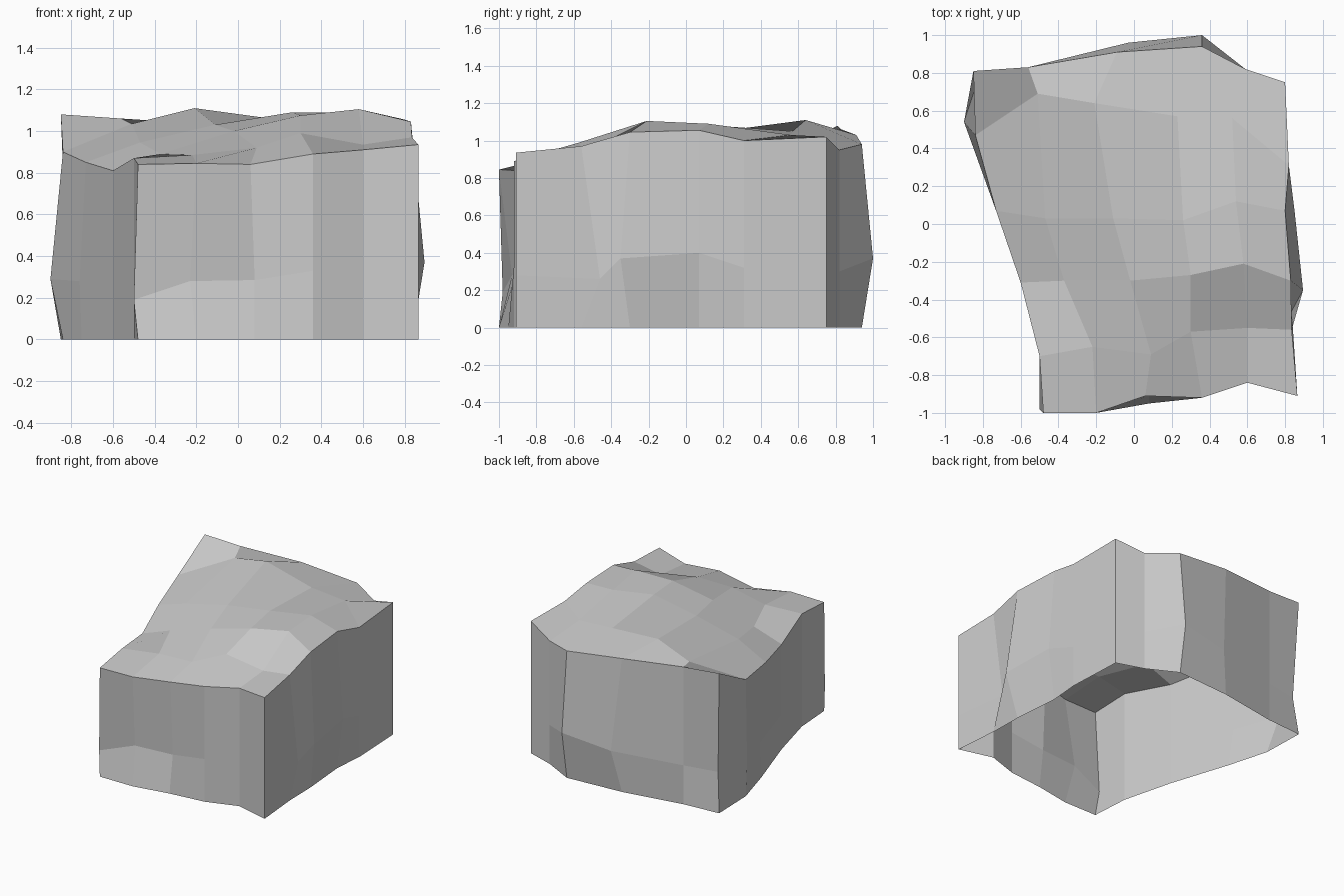
import bpy, bmesh

if "Cube" in bpy.data.objects:
    bpy.data.objects.remove(bpy.data.objects["Cube"])

# Top surface: six cross-sections from front to back, left to right
front_edge = [(-.48, -1, .84), (-.2, -1, .845), (.06, -.91, .84),
              (.36, -.92, .89), (.6, -.84, .91), (.865, -.91, .935)]
front_slope = [(-.5, -.7, .87), (-.22, -.65, .885), (.09, -.69, .92),
               (.3, -.57, .99), (.6, -.55, .935), (.835, -.56, .97)]
ridge = [(-.6, -.31, .81), (-.37, -.3, .89), (-.02, -.3, 1.0),
         (.3, -.27, 1.075), (.58, -.21, 1.105), (.83, -.3, 1.045)]
middle = [(-.73, .07, .85), (-.47, .03, .945), (-.11, .03, 1.03),
          (.26, .02, 1.09), (.54, .12, 1.09), (.8, .07, 1.055)]
back_slope = [(-.84, .47, .9), (-.51, .69, 1.035), (-.21, .64, 1.11),
              (.23, .57, 1.05), (.52, .56, 1.03), (.82, .31, 1.0)]
back_edge = [(-.85, .81, 1.08), (-.56, .83, 1.06), (-.09, .91, 1.03),
             (.36, .94, .98), (.59, .82, .95), (.8, .75, 1.02)]
sections = [front_edge, front_slope, ridge, middle, back_slope, back_edge]

# Side walls: height of the middle loop on each side, and where it bulges
mid_z = [.19, .28, .285, .33, .29,
         .28, .26, .37, .4, .32,
         .3, .3, .37, .32, .3,
         .3, .29, .28, .27, .24]
bulge = {0: (-.02, .02), 1: (-.03, .07), 2: (.02, 0), 6: (0, .1), 7: (.065, -.05),
         8: (.05, 0), 12: (0, .06), 13: (.06, .05), 15: (.03, -.03),
         16: (-.06, .07), 17: (-.03, .12)}
base_shift = {2: (.02, -.04), 17: (-.02, .08)}

bm = bmesh.new()
grid = [[bm.verts.new(p) for p in row] for row in sections]
n = len(grid) - 1
for j in range(n):
    for i in range(n):
        bm.faces.new((grid[j][i], grid[j][i + 1], grid[j + 1][i + 1], grid[j + 1][i]))

# Walk the rim counter-clockwise and drop two loops down to the ground
rim = ([grid[0][i] for i in range(n)] + [grid[j][n] for j in range(n)]
       + [grid[n][i] for i in range(n, 0, -1)] + [grid[j][0] for j in range(n, 0, -1)])


def loop_below(shifts, heights):
    loop = []
    for k, v in enumerate(rim):
        dx, dy = shifts.get(k, (0, 0))
        loop.append(bm.verts.new((v.co.x + dx, v.co.y + dy, heights[k])))
    return loop


mid = loop_below(bulge, mid_z)
base = loop_below(base_shift, [0] * len(rim))
for upper, lower in ((rim, mid), (mid, base)):
    for k in range(len(rim)):
        m = (k + 1) % len(rim)
        bm.faces.new((lower[k], lower[m], upper[m], upper[k]))

# The underside stays open
mesh = bpy.data.meshes.new("rock_block")
bm.to_mesh(mesh)
bm.free()
bpy.context.collection.objects.link(bpy.data.objects.new("rock_block", mesh))
